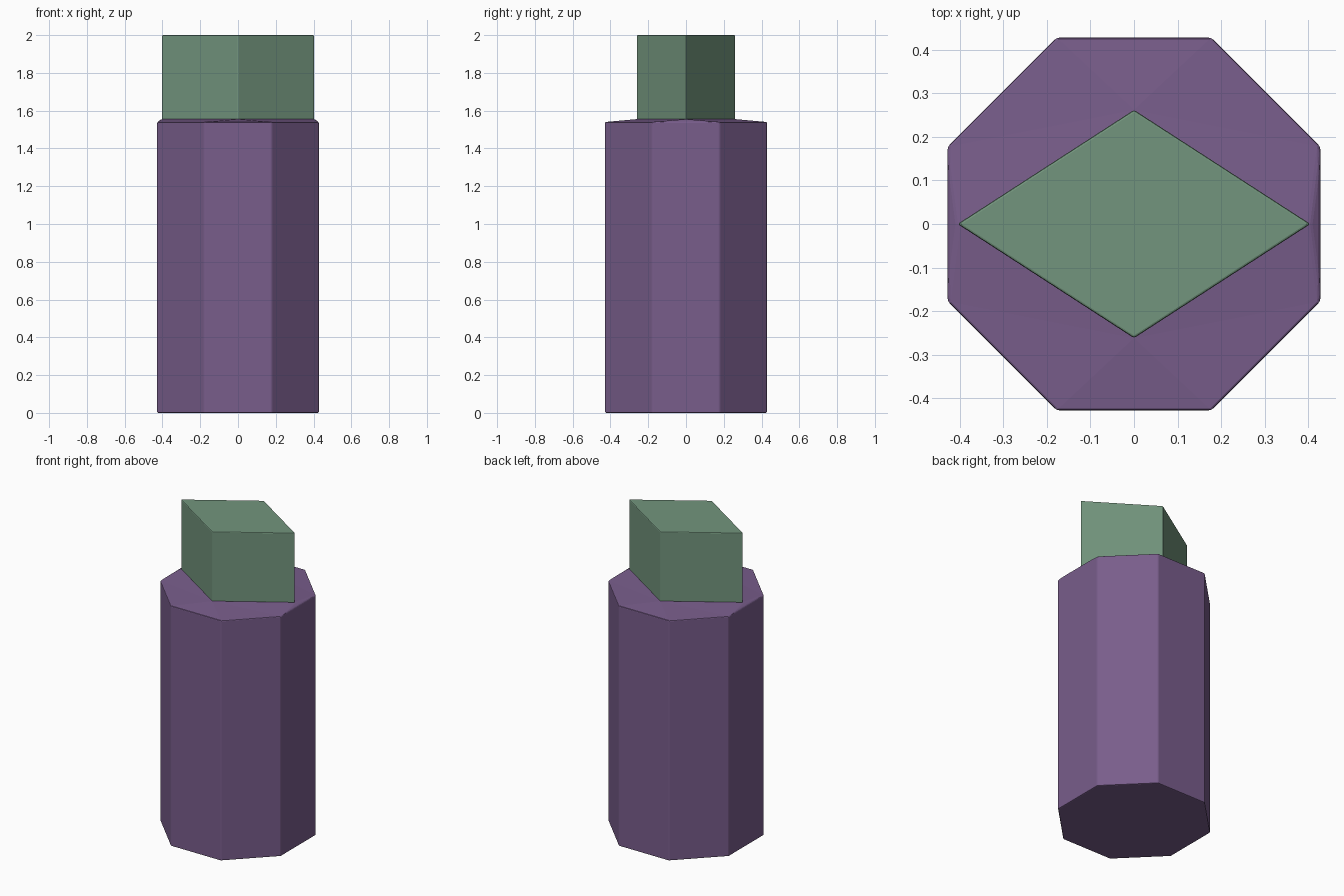
import bpy, bmesh
from math import cos, sin, pi

cube = bpy.data.objects.get("Cube")
if cube:
    bpy.data.objects.remove(cube, do_unlink=True)

APOTHEM = 0.428
RADIUS = APOTHEM / cos(pi / 8)
RIM_Z, NECK_Z, TOP_Z = 1.54, 1.555, 2.0
HALF_X, HALF_Y = 0.405, 0.262


def material(name, color):
    mat = bpy.data.materials.new(name)
    mat.use_nodes = True
    mat.diffuse_color = (*color, 1)
    mat.node_tree.nodes["Principled BSDF"].inputs["Base Color"].default_value = (*color, 1)
    return mat


def octagon(bm, z):
    angles = [(2 * i - 1) * pi / 8 for i in range(8)]
    return [bm.verts.new((RADIUS * cos(a), RADIUS * sin(a), z)) for a in angles]


def diamond(bm, z):
    return [bm.verts.new((HALF_X * cos(i * pi / 2), HALF_Y * sin(i * pi / 2), z)) for i in range(4)]


def walls(bm, low, high):
    n = len(low)
    for i in range(n):
        j = (i + 1) % n
        bm.faces.new((low[i], low[j], high[j], high[i]))


def finish(bm, name, mat, bevel):
    bmesh.ops.recalc_face_normals(bm, faces=bm.faces)
    mesh = bpy.data.meshes.new(name)
    bm.to_mesh(mesh)
    bm.free()
    mesh.materials.append(mat)
    obj = bpy.data.objects.new(name, mesh)
    bpy.context.collection.objects.link(obj)
    mod = obj.modifiers.new("soft_edges", 'BEVEL')
    mod.width = bevel
    mod.segments = 2
    mod.limit_method = 'ANGLE'
    mod.angle_limit = pi / 6


purple = material("muted_purple", (0.19, 0.11, 0.26))
green = material("sage_green", (0.17, 0.30, 0.205))

# Octagonal casing whose top rises gently to a diamond neck
bm = bmesh.new()
base, rim, neck = octagon(bm, 0), octagon(bm, RIM_Z), diamond(bm, NECK_Z)
bm.faces.new(base)
walls(bm, base, rim)
for i in range(4):
    j = (i + 1) % 4
    a, b, c = rim[2 * i], rim[2 * i + 1], rim[(2 * i + 2) % 8]
    bm.faces.new((a, b, neck[i]))
    # Split each corner between the two neck points
    if i % 2 == 0:
        bm.faces.new((b, c, neck[j]))
        bm.faces.new((b, neck[j], neck[i]))
    else:
        bm.faces.new((b, c, neck[i]))
        bm.faces.new((c, neck[j], neck[i]))
bm.faces.new(neck)
finish(bm, "casing", purple, 0.006)

# Diamond-section block standing on the neck
bm = bmesh.new()
low, high = diamond(bm, NECK_Z - 0.004), diamond(bm, TOP_Z)
walls(bm, low, high)
bm.faces.new(low)
bm.faces.new(high)
finish(bm, "diamond_block", green, 0.005)
